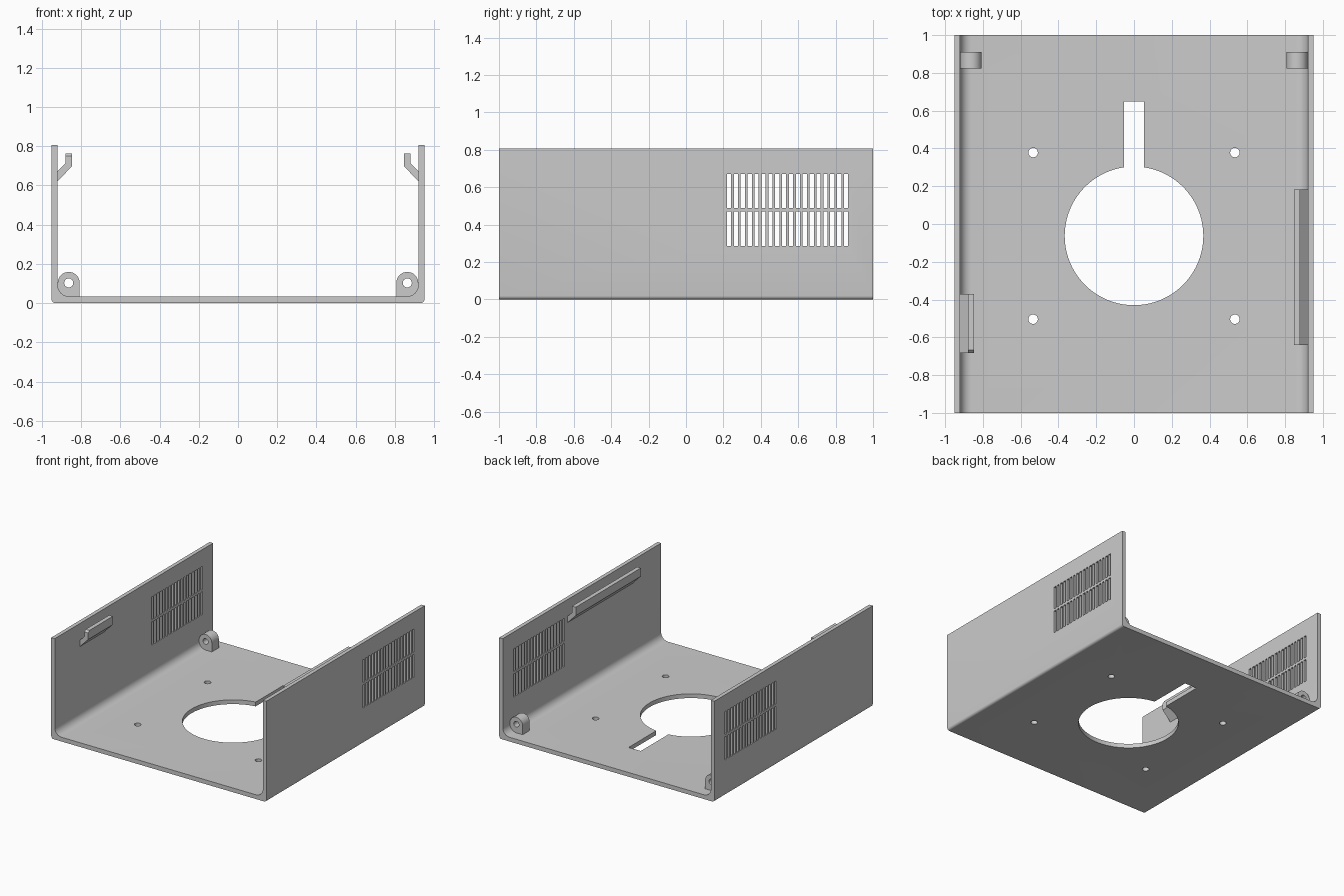
import bpy, bmesh, math

if "Cube" in bpy.data.objects:
    bpy.data.objects.remove(bpy.data.objects["Cube"])

grey = bpy.data.materials.new("light grey")
grey.diffuse_color = (0.6, 0.6, 0.6, 1)
grey.use_nodes = True
grey.node_tree.nodes["Principled BSDF"].inputs["Base Color"].default_value = grey.diffuse_color

W, H, WALL, FLOOR = 0.951, 0.806, 0.031, 0.034


def arc(cx, cz, r, a0, a1, n):
    """Points on an arc, angles in degrees."""
    return [(cx + r * math.cos(math.radians(a0 + (a1 - a0) * i / n)),
             cz + r * math.sin(math.radians(a0 + (a1 - a0) * i / n))) for i in range(n + 1)]


def prism(bm, pts, lo, hi, axis):
    """Extrude a 2D profile along an axis (profile is xz, yz or xy)."""
    place = {'x': lambda a, b, t: (t, a, b), 'y': lambda a, b, t: (a, t, b),
             'z': lambda a, b, t: (a, b, t)}[axis]
    bottom = [bm.verts.new(place(a, b, lo)) for a, b in pts]
    top = [bm.verts.new(place(a, b, hi)) for a, b in pts]
    bm.faces.new(bottom)
    bm.faces.new(top[::-1])
    n = len(pts)
    for i in range(n):
        j = (i + 1) % n
        bm.faces.new((bottom[j], bottom[i], top[i], top[j]))


def finish(name, bm):
    bmesh.ops.recalc_face_normals(bm, faces=bm.faces)
    me = bpy.data.meshes.new(name)
    bm.to_mesh(me)
    bm.free()
    me.materials.append(grey)
    ob = bpy.data.objects.new(name, me)
    bpy.context.collection.objects.link(ob)
    return ob


def smooth(ob):
    bpy.ops.object.select_all(action='DESELECT')
    ob.select_set(True)
    bpy.context.view_layer.objects.active = ob
    bpy.ops.object.shade_smooth_by_angle(angle=math.radians(30))


def rect(a0, a1, b0, b1):
    return [(a0, b0), (a1, b0), (a1, b1), (a0, b1)]


def cut(ob, name, bm):
    """Subtract a mesh from an object and remove the cutter."""
    cutter = finish(name, bm)
    cutter.hide_render = True
    mod = ob.modifiers.new(name, 'BOOLEAN')
    mod.operation, mod.solver, mod.object = 'DIFFERENCE', 'EXACT', cutter
    bpy.context.view_layer.objects.active = ob
    bpy.ops.object.modifier_apply(modifier=name)
    bpy.data.objects.remove(cutter)


# U-shaped tray: rounded outer edges, larger inner fillets
RO, RI = 0.02, 0.06
xi = W - WALL
half = [(W, H)] + arc(W - RO, RO, RO, 0, -90, 5)
inner = arc(xi - RI, FLOOR + RI, RI, -90, 0, 8) + [(xi, H)]
outline = half + [(-x, z) for x, z in half[::-1]]
outline += [(-x, z) for x, z in inner[::-1]] + inner
bm = bmesh.new()
prism(bm, outline, -1, 1, 'y')
tray = finish("tray", bm)

# Keyhole opening in the floor
CY, R, SW = -0.063, 0.367, 0.054
a = math.degrees(math.acos(SW / R))
keyhole = arc(0, CY, R, 180 - a, 360 + a, 72) + [(SW, 0.648), (-SW, 0.648)]
bm = bmesh.new()
prism(bm, keyhole, -0.1, 0.1, 'z')
# Four screw holes
for x in (-0.534, 0.534):
    for y in (-0.504, 0.378):
        prism(bm, arc(x, y, 0.025, 0, 345, 23), -0.1, 0.1, 'z')
cut(tray, "floor_cutter", bm)

# Two rows of vent slots through both walls
bm = bmesh.new()
for i in range(18):
    y = 0.219 + i * 0.0368
    for z0, z1 in ((0.286, 0.470), (0.489, 0.672)):
        prism(bm, rect(y, y + 0.0225, z0, z1), -1.1, 1.1, 'x')
cut(tray, "vent_cutter", bm)
smooth(tray)

# Drilled bosses in the rear corners
for side, label in ((-1, "left"), (1, "right")):
    cx, cz, r = 0.863, 0.103, 0.056
    pts = arc(cx, cz, r, 0, 180, 24)
    pts = [(W - 0.015, 0.02), (W - 0.015, cz)] + pts + [(cx - r, 0.02)]
    bm = bmesh.new()
    prism(bm, [(side * x, z) for x, z in pts], 0.822, 0.91, 'y')
    boss = finish(label + "_boss", bm)
    bm = bmesh.new()
    prism(bm, arc(side * cx, cz, 0.023, 0, 345, 23), 0.7, 1.0, 'y')
    cut(boss, "boss_cutter", bm)
    smooth(boss)

# Hooked clips on the walls
hook = [(0.93, 0.611), (0.847, 0.697), (0.847, 0.764), (0.88, 0.764), (0.88, 0.712), (0.93, 0.662)]
for side, label, y0, y1 in ((-1, "left", -0.682, -0.371), (1, "right", -0.64, 0.182)):
    bm = bmesh.new()
    prism(bm, [(side * x, z) for x, z in hook], y0, y1, 'y')
    if side < 0:
        # small chamfer on the front tip
        tip = [e for e in bm.edges if all(v.co.z > 0.76 and v.co.y < y0 + 0.01 for v in e.verts)]
        bmesh.ops.bevel(bm, geom=tip, offset=0.015, segments=1, affect='EDGES')
    finish(label + "_clip", bm)
